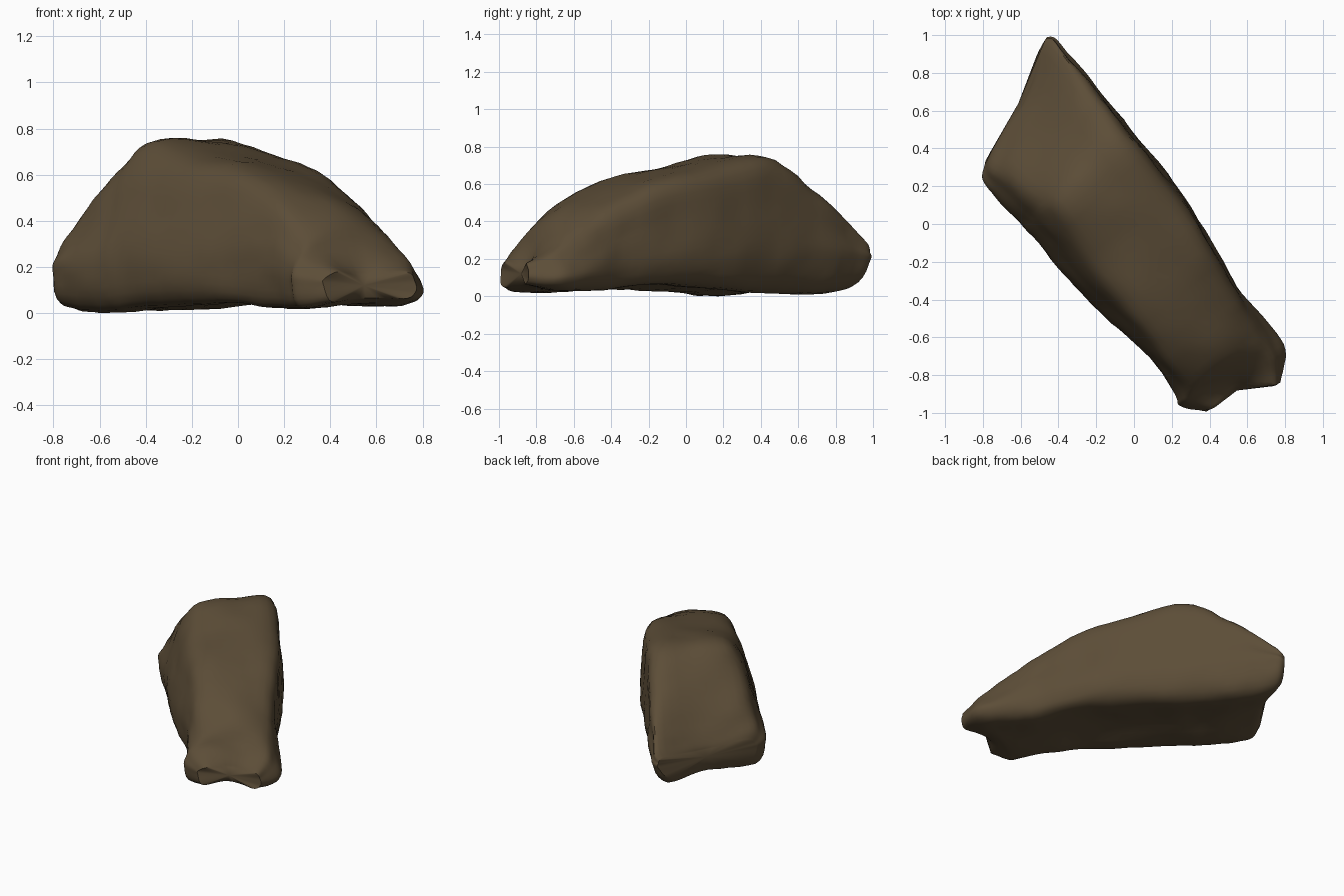
import bpy, bmesh
from mathutils import Vector, noise

old = bpy.data.objects.get("Cube")
if old:
    bpy.data.objects.remove(old, do_unlink=True)

# Long axis of the boulder and the direction across it
ALONG = Vector((0.63, -0.777, 0))
ACROSS = Vector((0.777, 0.63, 0))

# Cross-sections: position, skew, foot left/right, crown left/right, base,
# widest height left/right, crown height left/right, crown rise, notch shift
SECTIONS = [
    (-.91, -.45, -.40, .27, -.32, .23, .09, .17, .19, .24, .25, -.02, .04),
    (-.87, -.44, -.46, .30, -.35, .26, .04, .18, .19, .31, .30, -.04, .02),
    (-.75, -.42, -.46, .31, -.32, .26, .02, .20, .20, .44, .42, -.04, 0),
    (-.55, -.40, -.45, .31, -.29, .26, .01, .20, .20, .61, .57, .02, 0),
    (-.33, -.15, -.45, .31, -.25, .26, .02, .22, .21, .73, .72, .03, 0),
    (0, 0, -.44, .31, -.27, .26, .04, .22, .19, .66, .66, .05, 0),
    (.35, 0, -.41, .27, -.27, .22, .05, .20, .16, .61, .60, .02, 0),
    (.62, 0, -.36, .22, -.28, .17, .03, .17, .13, .52, .48, .05, 0),
    (.86, 0, -.39, .24, -.28, .14, .02, .14, .11, .35, .35, .08, 0),
    (1.0, .2, -.40, .22, -.31, .12, .03, .13, .09, .25, .25, .02, -.02),
    (1.13, .35, -.32, .08, -.25, .04, .05, .12, .09, .18, .18, -.02, -.08),
]


def ring(s):
    """Ten control points around one cross-section."""
    u, skew, fl, fr, cl, cr, base, wl, wr, zl, zr, rise, notch = s
    width = fr - fl
    pts = [(fl + width * .09, base), (fl, wl),
           ((fl + cl) / 2 - .03, (wl + zl) / 2), (cl, zl),
           ((cl + cr) / 2, (zl + zr) / 2 + rise), (cr, zr),
           ((fr + cr) / 2 + .02, (wr + zr) / 2), (fr, wr),
           (fr - width * .13, base + .01), ((fl + fr) / 2, base + .02)]
    out = []
    for i, (v, z) in enumerate(pts):
        shift = notch if i in (4, 9) else 0
        p = ALONG * (u + skew * v + shift) + ACROSS * v
        out.append(Vector((p.x, p.y, z)))
    return out


def spline(pts, steps, closed):
    """Smooth curve passing through every control point."""
    n = len(pts)
    pick = (lambda i: pts[i % n]) if closed else (lambda i: pts[max(0, min(n - 1, i))])
    out = []
    for i in range(n if closed else n - 1):
        a, b, c, d = (pick(i + k) for k in (-1, 0, 1, 2))
        for j in range(steps):
            t = j / steps
            out.append(b + ((c - a) * t + (2 * a - 5 * b + 4 * c - d) * t * t
                            + (3 * b - a - 3 * c + d) * t ** 3) / 2)
    return out if closed else out + [pts[-1].copy()]


# Loft the cross-sections into a dense grid
loops = [spline(ring(s), 5, True) for s in SECTIONS]
columns = [spline([lp[i] for lp in loops], 5, False) for i in range(len(loops[0]))]
count, length = len(columns), len(columns[0])

bm = bmesh.new()
grid = [[bm.verts.new(p) for p in col] for col in columns]
for i in range(count):
    for j in range(length - 1):
        k = (i + 1) % count
        bm.faces.new((grid[i][j], grid[i][j + 1], grid[k][j + 1], grid[k][j]))

# Close both ends with fans
for j, push in ((0, .01), (length - 1, -.03)):
    mid = sum((col[j].co for col in grid), Vector()) / count + ALONG * push
    tip = bm.verts.new(mid)
    for i in range(count):
        bm.faces.new((tip, grid[i][j], grid[(i + 1) % count][j]))
bmesh.ops.recalc_face_normals(bm, faces=bm.faces)

# Weathered lumps and chips
bm.normal_update()
moves = []
for v in bm.verts:
    lump = noise.noise(v.co * 4.5) * .012
    chip = noise.noise(v.co * 13 + Vector((5, 2, 7))) * .006
    moves.append(v.normal * (lump + chip))
for v, m in zip(bm.verts, moves):
    v.co += m

# Rest on the ground and centre the footprint
lo = Vector([min(v.co[a] for v in bm.verts) for a in range(3)])
hi = Vector([max(v.co[a] for v in bm.verts) for a in range(3)])
centre = Vector(((lo.x + hi.x) / 2, (lo.y + hi.y) / 2, lo.z))
for v in bm.verts:
    v.co -= centre

mesh = bpy.data.meshes.new("boulder")
bm.to_mesh(mesh)
bm.free()
boulder = bpy.data.objects.new("boulder", mesh)
bpy.context.collection.objects.link(boulder)

# Earthy brown stone
stone = bpy.data.materials.new("brown stone")
stone.use_nodes = True
colour = (0.108, 0.075, 0.039, 1)
stone.diffuse_color = colour
bsdf = next(n for n in stone.node_tree.nodes if n.type == "BSDF_PRINCIPLED")
bsdf.inputs["Base Color"].default_value = colour
bsdf.inputs["Roughness"].default_value = 0.9
mesh.materials.append(stone)

bpy.context.view_layer.objects.active = boulder
boulder.select_set(True)
bpy.ops.object.shade_smooth_by_angle(angle=0.7)
